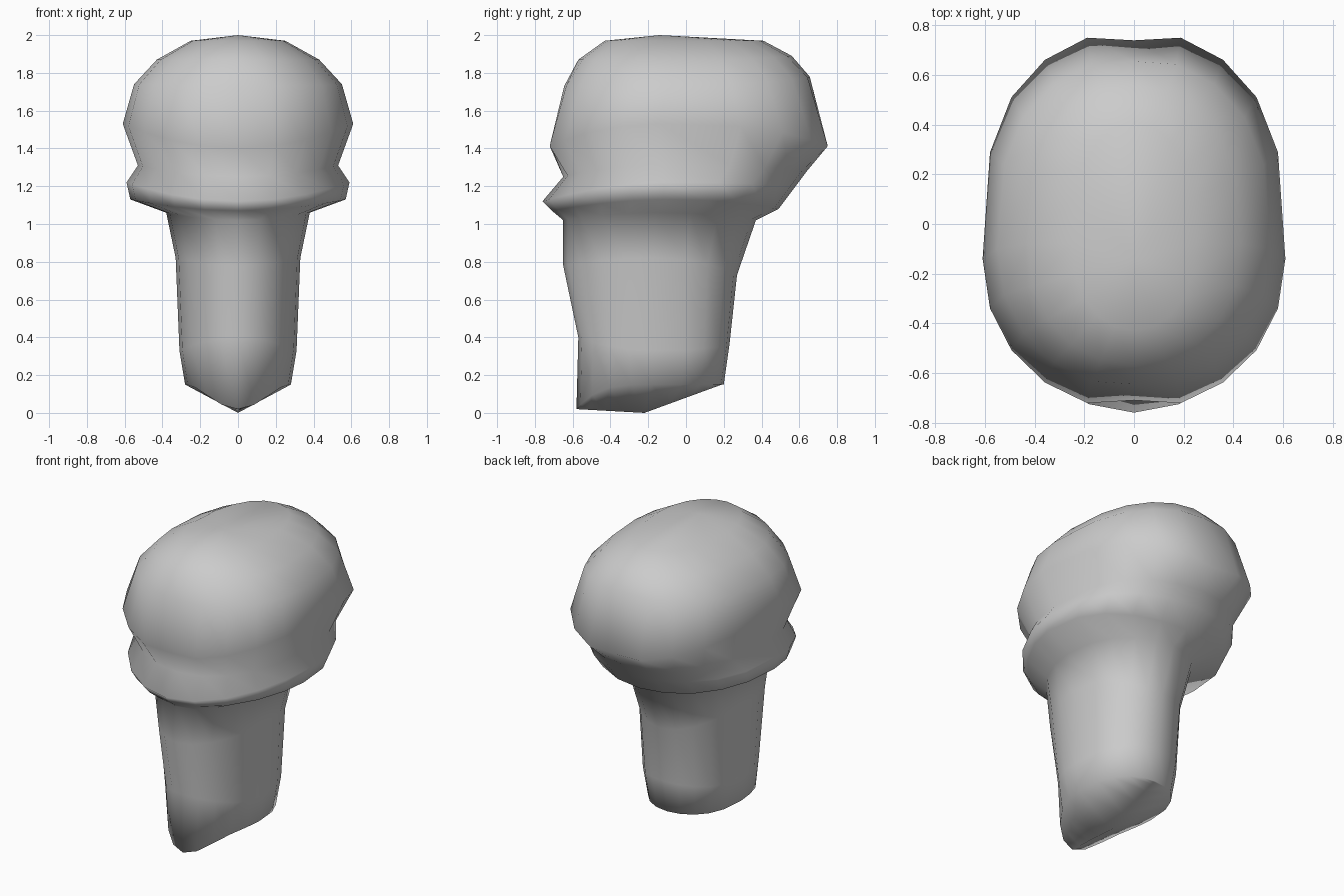
import bpy, bmesh, math

grey = bpy.data.materials.new("warm_grey")
grey.diffuse_color = (0.6, 0.6, 0.6, 1)

N = 20  # sides around

# half width, front y, side y, back y, front z, side z, back z,
# front power, back power, z falloff, centre groove depth
RINGS = [
    (0.25, -0.43, -0.08, 0.41, 1.97, 1.97, 1.97, 0.9, 0.8, 2, 0.0),
    (0.43, -0.57, -0.08, 0.56, 1.87, 1.87, 1.89, 0.9, 0.75, 2, 0.0),
    (0.55, -0.66, -0.10, 0.67, 1.73, 1.74, 1.78, 0.95, 0.7, 2, 0.015),
    (0.61, -0.75, -0.14, 0.78, 1.40, 1.53, 1.40, 0.95, 0.65, 2, 0.04),
    (0.53, -0.65, -0.12, 0.64, 1.25, 1.31, 1.28, 0.9, 0.65, 2, 0.0),
    (0.59, -0.76, -0.12, 0.58, 1.12, 1.22, 1.20, 1.1, 0.75, 2, 0.0),
    (0.57, -0.71, -0.12, 0.49, 1.07, 1.13, 1.08, 1.1, 0.8, 2, 0.0),
    (0.38, -0.65, -0.16, 0.37, 1.02, 1.06, 1.02, 1.0, 0.9, 2, 0.0),
    (0.33, -0.65, -0.18, 0.27, 0.78, 0.82, 0.73, 1.05, 0.8, 2, 0.0),
    (0.31, -0.57, -0.18, 0.23, 0.40, 0.33, 0.36, 1.0, 0.75, 2, 0.0),
    (0.28, -0.58, -0.18, 0.20, 0.02, 0.15, 0.15, 1.1, 0.75, 4, 0.0),
    (0.00, -0.58, -0.22, 0.19, 0.02, 0.00, 0.15, 1.0, 1.0, 1, 0.0),
]


def ring_points(w, yf, ys, yb, zf, zs, zb, pf, pb, k, groove):
    for i in range(N):
        t = 2 * math.pi * i / N
        c = math.cos(t)
        a = abs(c) if abs(c) > 1e-6 else 0.0
        y_end, z_end, p = (yf, zf, pf) if c > 0 else (yb, zb, pb)
        y = ys + (y_end - ys) * a ** p
        if i in (0, N // 2):  # groove between the two lobes
            y -= math.copysign(groove, y)
        yield w * math.sin(t), y, zs + (z_end - zs) * a ** k


# domed head, rim and keeled stem lofted as one skin
bm = bmesh.new()
loops = [[bm.verts.new(p) for p in ring_points(*r)] for r in RINGS]
for upper, lower in zip(loops, loops[1:]):
    for i in range(N):
        j = (i + 1) % N
        bm.faces.new((upper[i], lower[i], lower[j], upper[j]))

# crown
crown = bm.verts.new((0, -0.14, 2.0))
for i in range(N):
    bm.faces.new((crown, loops[0][i], loops[0][(i + 1) % N]))

# weld the two sides along the keel
bmesh.ops.remove_doubles(bm, verts=bm.verts, dist=0.0005)
bmesh.ops.recalc_face_normals(bm, faces=bm.faces)
for f in bm.faces:
    f.smooth = True

mesh = bpy.data.meshes.new("domed_head_on_stem")
bm.to_mesh(mesh)
bm.free()
mesh.materials.append(grey)
body = bpy.data.objects.new("domed_head_on_stem", mesh)
bpy.context.collection.objects.link(body)
